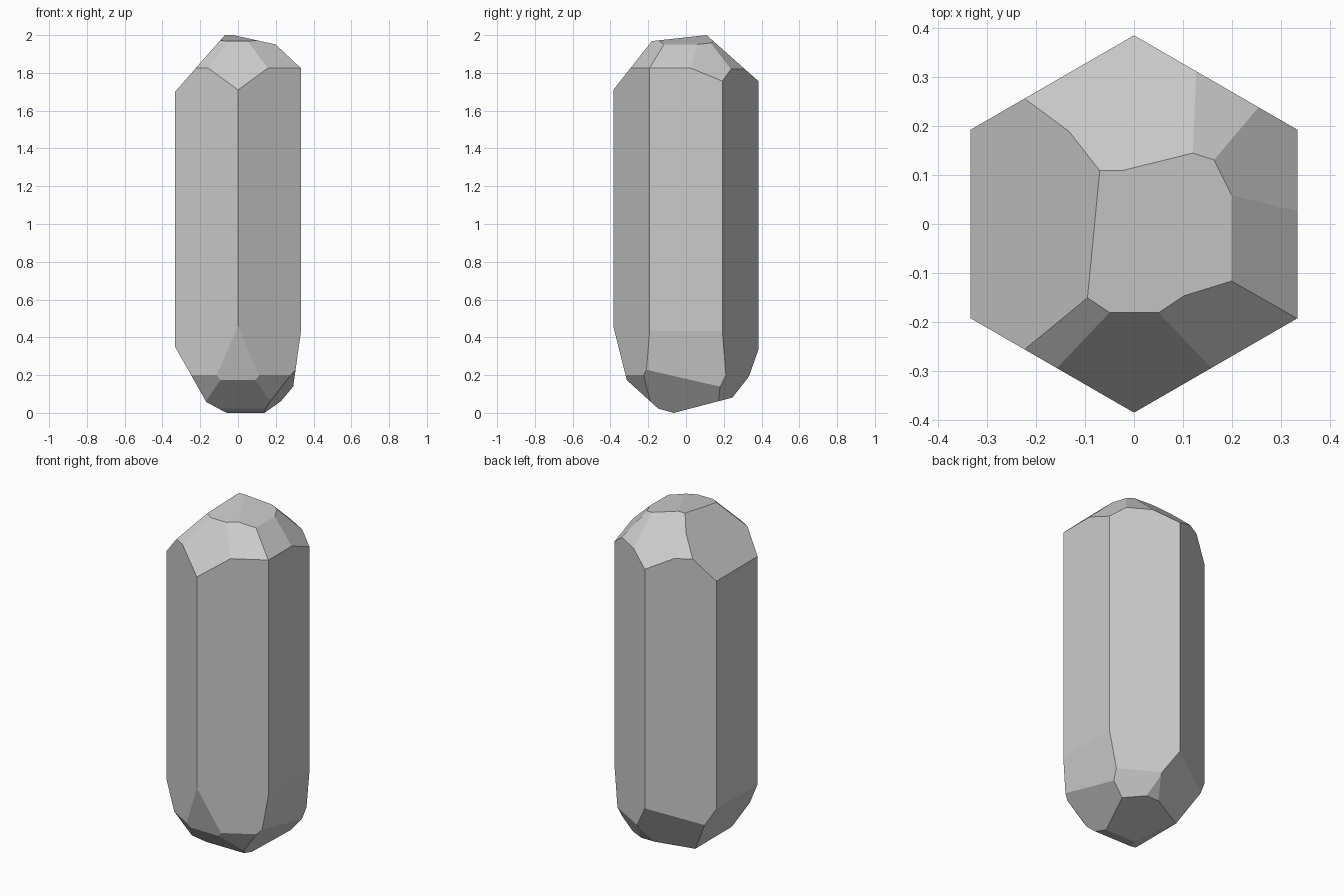
import bpy, bmesh
from math import sin, cos, pi
from mathutils import Vector

if "Cube" in bpy.data.objects:
    bpy.data.objects.remove(bpy.data.objects["Cube"])

# Each facet: a point on it (x, y, z) and its rise along x and along y
TOP = [
    (-0.07, 0.108, 2.0, 0, 0.11),            # cap, left
    (-0.025, 0.108, 2.0, -0.22, 0),          # cap, right
    (-0.07, 0, 2.0, 1.14, 0),                # left
    (0, -0.385, 1.71, 0, 1.265),             # front corner
    (-0.222, -0.257, 1.825, 0.471, 0.816),   # front left
    (0.222, -0.257, 1.825, -0.472, 0.818),   # front right
    (0.2, 0, 1.95, -0.94, 0),                # right
    (0.333, 0.192, 1.757, -1.04, -0.41),     # right back
    (0.255, 0.2378, 1.82, -0.5, -0.866),     # back right
    (0, 0.385, 1.755, 0, -0.887),            # back corner
    (-0.222, 0.257, 1.825, 0.5, -0.866),     # back left
]
BOTTOM = [
    (0, -0.065, 0, 0, 0.26),                 # cap, back
    (0, -0.065, 0, 0, -0.28),                # cap, front
    (-0.06, 0, 0, -0.53, 0),                 # cap, left
    (-0.333, 0, 0.35, -1.77, 0),             # left
    (0, -0.385, 0.46, 0, -4),                # steep front corner
    (0, -0.315, 0.175, 0, -0.906),           # front corner
    (-0.222, -0.257, 0.2, -0.825, -1.43),    # front left
    (0.222, -0.257, 0.2, 0.825, -1.43),      # front right
    (0.333, 0, 0.43, 7.14, 0),               # steep right
    (0.14, -0.065, 0, 1.22, -0.19),          # right
    (0.222, 0.257, 0.2, 0.975, 1.689),       # back right
    (0, 0.245, 0.08, 0, 1.27),               # back corner
    (0, 0.385, 0.34, -0.67, 1.692),          # back left
]


def cut(bm, facet, side):
    """Slice off everything beyond a sloping facet and close the hole."""
    x, y, z, b, c = facet
    normal = Vector((-b, -c, 1)).normalized() * side
    res = bmesh.ops.bisect_plane(
        bm, geom=bm.verts[:] + bm.edges[:] + bm.faces[:], dist=1e-5,
        plane_co=(x, y, z), plane_no=normal, clear_outer=True)
    rim = [e for e in bm.edges if e.is_boundary]
    if rim:
        bmesh.ops.contextual_create(bm, geom=rim)


# Hexagonal prism
bm = bmesh.new()
ring = [bm.verts.new((0.385 * sin(i * pi / 3), 0.385 * cos(i * pi / 3), -0.2)) for i in range(6)]
base = bm.faces.new(ring)
top = bmesh.ops.extrude_face_region(bm, geom=[base], use_keep_orig=True)
bmesh.ops.translate(bm, vec=(0, 0, 2.5), verts=[v for v in top["geom"] if isinstance(v, bmesh.types.BMVert)])

# Faceted ends
for f in TOP:
    cut(bm, f, 1)
for f in BOTTOM:
    cut(bm, f, -1)
bmesh.ops.recalc_face_normals(bm, faces=bm.faces[:])

mesh = bpy.data.meshes.new("crystal")
bm.to_mesh(mesh)
bm.free()
bpy.context.collection.objects.link(bpy.data.objects.new("crystal", mesh))
